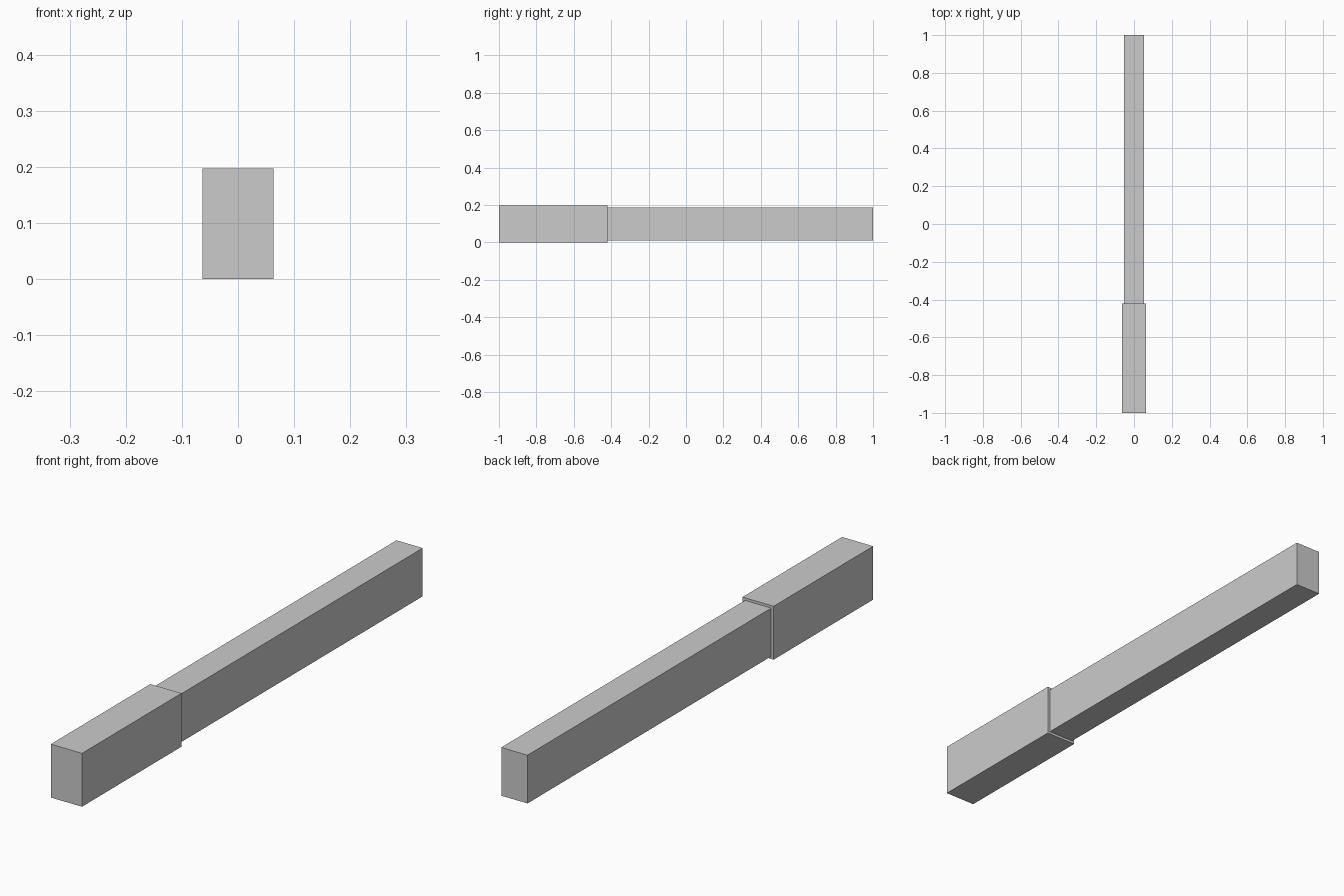
import bpy

if "Cube" in bpy.data.objects:
    bpy.data.objects.remove(bpy.data.objects["Cube"])


def box(name, width, y0, y1, z0, z1):
    """Add a flat-faced box centred on x = 0."""
    bpy.ops.mesh.primitive_cube_add(size=1, location=(0, (y0 + y1) / 2, (z0 + z1) / 2))
    obj = bpy.context.object
    obj.name = name
    obj.scale = (width, y1 - y0, z1 - z0)
    bpy.ops.object.transform_apply(location=False, rotation=False, scale=True)
    return obj


# Thicker grip at the front
box("handle", 0.127, -1.0, -0.42, 0.0, 0.197)

# Slimmer long bar, seated against the back of the handle
box("blade", 0.107, -0.42, 1.0, 0.0095, 0.1875)
